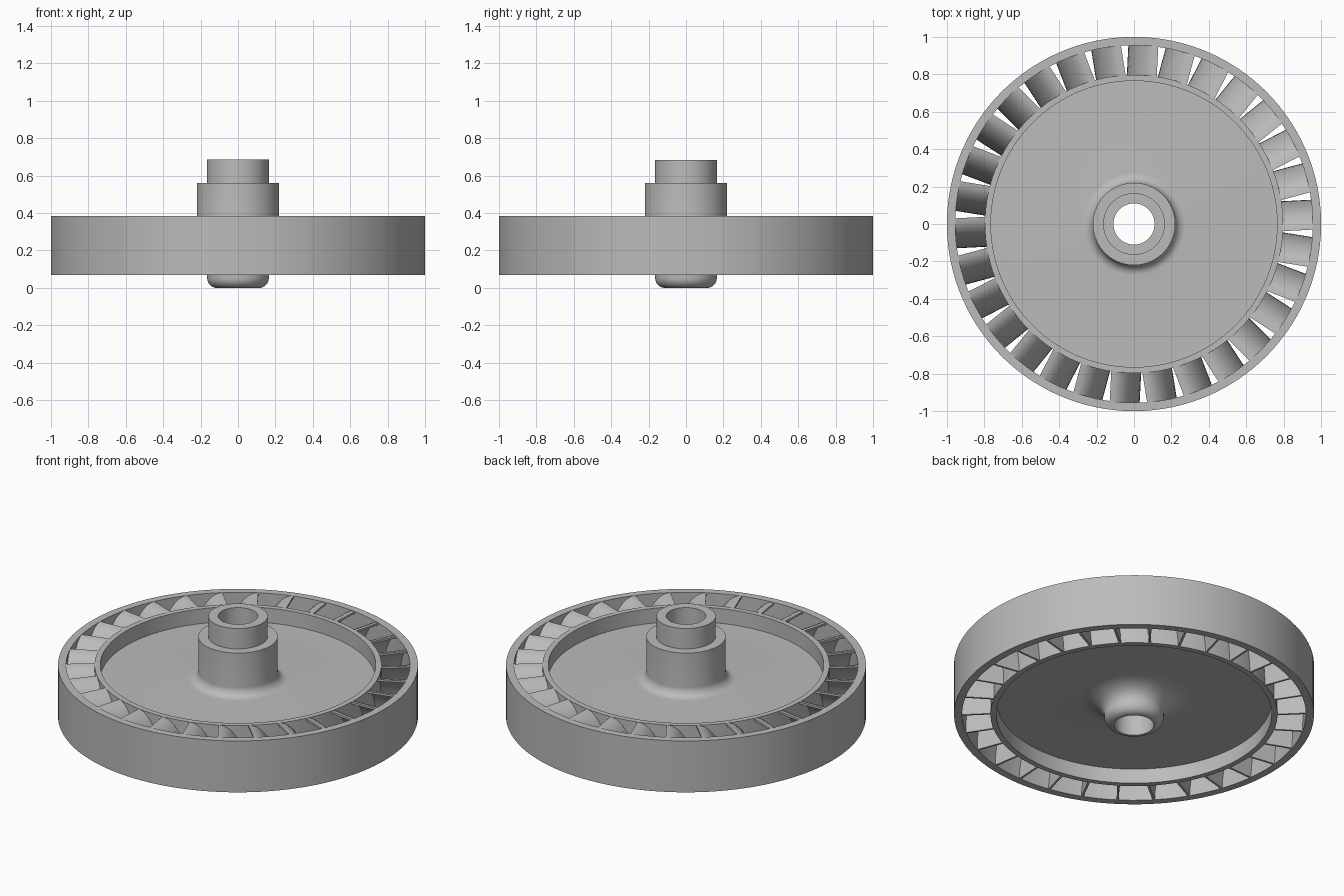
import bpy, bmesh, math
from mathutils import Matrix

cube = bpy.data.objects.get("Cube")
if cube:
    bpy.data.objects.remove(cube, do_unlink=True)

grey = bpy.data.materials.new("plain grey")
grey.use_nodes = True
colour = (0.5, 0.5, 0.5, 1)
grey.diffuse_color = colour
grey.node_tree.nodes["Principled BSDF"].inputs["Base Color"].default_value = colour

SEGMENTS = 120
BLADES = 30
Z_LOW, Z_TOP = 0.07, 0.385        # rim
DISC_LOW, DISC_TOP = 0.16, 0.295  # web between hub and rim


def finish(name, bm):
    bmesh.ops.recalc_face_normals(bm, faces=bm.faces)
    mesh = bpy.data.meshes.new(name)
    bm.to_mesh(mesh)
    bm.free()
    mesh.materials.append(grey)
    obj = bpy.data.objects.new(name, mesh)
    bpy.context.collection.objects.link(obj)
    bpy.ops.object.select_all(action='DESELECT')
    obj.select_set(True)
    bpy.context.view_layer.objects.active = obj
    bpy.ops.object.shade_smooth_by_angle(angle=math.radians(32))
    return obj


def lathe(name, profile):
    """Revolve a closed (radius, z) outline about the z axis."""
    bm = bmesh.new()
    rings = []
    for i in range(SEGMENTS):
        a = math.tau * i / SEGMENTS
        rings.append([bm.verts.new((r * math.cos(a), r * math.sin(a), z)) for r, z in profile])
    n = len(profile)
    for i in range(SEGMENTS):
        p, q = rings[i], rings[(i + 1) % SEGMENTS]
        for j in range(n):
            k = (j + 1) % n
            bm.faces.new((p[j], q[j], q[k], p[k]))
    return finish(name, bm)


def arc(cr, cz, rad_r, rad_z, start, end, steps=8):
    angles = [math.radians(start + (end - start) * i / steps) for i in range(steps + 1)]
    return [(cr + rad_r * math.cos(a), cz + rad_z * math.sin(a)) for a in angles]


# Outer rim
lathe("outer_rim", [(0.955, Z_LOW), (1, Z_LOW), (1, Z_TOP), (0.955, Z_TOP)])

# Inner rim
lathe("inner_rim", [(0.765, Z_LOW), (0.797, Z_LOW), (0.797, Z_TOP), (0.765, Z_TOP)])

# Web disc with stepped, bored hub and filleted boss below
hub = [(0.11, 0.685), (0.165, 0.685), (0.165, 0.56), (0.22, 0.56)]
hub += arc(0.275, DISC_TOP + 0.055, 0.055, 0.055, 180, 270)
hub += [(0.77, DISC_TOP), (0.77, DISC_LOW)]
hub += arc(0.32, 0.065, 0.155, 0.095, 90, 180)
hub += arc(0.115, 0.055, 0.05, 0.055, 0, -90)
hub += [(0.11, 0)]
lathe("hub_and_disc", hub)

# Curved blades, each a bent plate spanning the two rims
WIDTH, THICK, STEPS = 0.16, 0.012, 10
outer, inner = [], []
for i in range(STEPS + 1):
    t = math.radians(90 * i / STEPS)
    s, c = math.sin(t), math.cos(t)
    outer.append((WIDTH * (s - 0.5), Z_LOW + (Z_TOP - Z_LOW) * c))
    inner.append(((WIDTH - THICK) * s - WIDTH / 2, Z_LOW + (Z_TOP - Z_LOW - THICK) * c))
bm = bmesh.new()
section = outer + inner[::-1]
for k in range(BLADES):
    turn = Matrix.Rotation(math.radians(3) + math.tau * k / BLADES, 4, 'Z')
    ends = []
    for r in (0.785, 0.965):
        ends.append([bm.verts.new((r, y, z)) for y, z in section])
    a, b = ends
    n = len(section)
    for j in range(n):
        m = (j + 1) % n
        bm.faces.new((a[j], a[m], b[m], b[j]))
    for e in ends:
        for j in range(STEPS):
            bm.faces.new((e[j], e[j + 1], e[n - 2 - j], e[n - 1 - j]))
    bmesh.ops.transform(bm, matrix=turn, verts=a + b)
finish("blades", bm)
